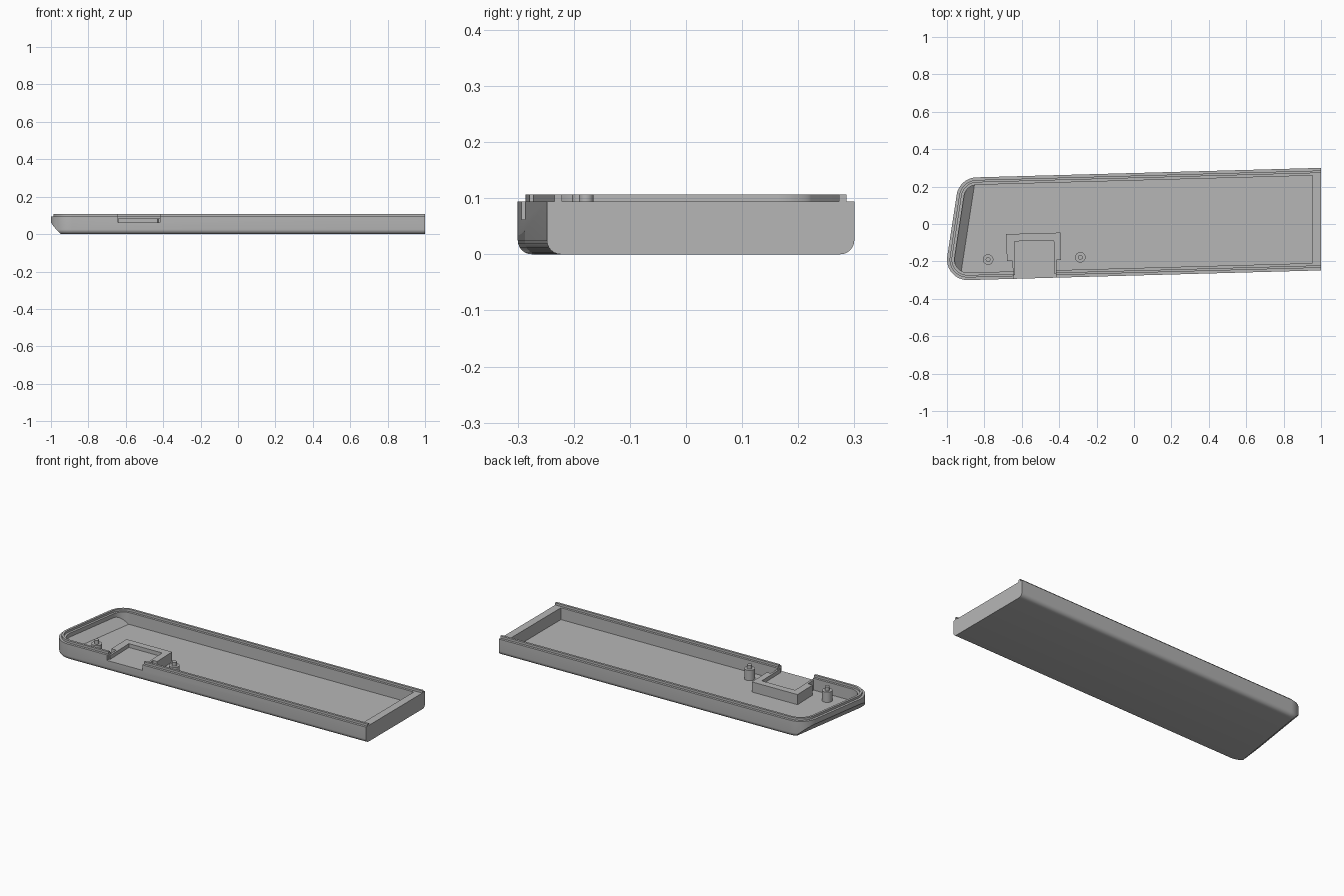
import bpy, bmesh, math
from mathutils import Vector, Matrix

if "Cube" in bpy.data.objects:
    bpy.data.objects.remove(bpy.data.objects["Cube"], do_unlink=True)

grey = bpy.data.materials.new("plain grey")
grey.use_nodes = True
COLOUR = (0.47, 0.47, 0.47, 1)
grey.diffuse_color = COLOUR
grey.node_tree.nodes["Principled BSDF"].inputs["Base Color"].default_value = COLOUR

TILT = 0.0275                 # slope of the long sides
FLOOR, RIM, LIP_TOP = 0.025, 0.094, 0.107
CORNER = 0.11
ARC_STEPS = 12
LEFT_N = Vector((-1, 0.153)).normalized()
BACK_N = Vector((-TILT, 1)).normalized()
FRONT_N = Vector((TILT, -1)).normalized()
LEFT_P, BACK_P, FRONT_P = Vector((-0.972, 0)), Vector((1, 0.3)), Vector((1, -0.248))


def meet(n1, d1, n2, d2):
    """Point where two lines n.p = d cross."""
    det = n1.x * n2.y - n1.y * n2.x
    return Vector(((d1 * n2.y - d2 * n1.y) / det, (n1.x * d2 - n2.x * d1) / det))


def outline(inset, end=0.0):
    """Open path: back right, rounded left corners, front right."""
    dl, db, df = (n.dot(p) - inset for n, p in
                  ((LEFT_N, LEFT_P), (BACK_N, BACK_P), (FRONT_N, FRONT_P)))
    r = CORNER - inset
    end_n = Vector((1, 0))
    pts = [meet(BACK_N, db, end_n, 1 - end)]
    for na, da, nb, d2 in ((BACK_N, db, LEFT_N, dl), (LEFT_N, dl, FRONT_N, df)):
        c = meet(na, da - r, nb, d2 - r)
        a0 = math.atan2(na.y, na.x) % math.tau
        a1 = math.atan2(nb.y, nb.x) % math.tau
        for i in range(ARC_STEPS + 1):
            a = a0 + (a1 - a0) * i / ARC_STEPS
            pts.append(c + r * Vector((math.cos(a), math.sin(a))))
    pts.append(meet(FRONT_N, df, end_n, 1 - end))
    return pts


def finish(bm, name, smooth=True):
    bmesh.ops.recalc_face_normals(bm, faces=bm.faces)
    me = bpy.data.meshes.new(name)
    bm.to_mesh(me)
    bm.free()
    me.materials.append(grey)
    ob = bpy.data.objects.new(name, me)
    bpy.context.collection.objects.link(ob)
    if smooth:
        activate(ob)
        bpy.ops.object.shade_smooth_by_angle(angle=math.radians(30))
    return ob


def activate(ob):
    bpy.ops.object.select_all(action='DESELECT')
    ob.select_set(True)
    bpy.context.view_layer.objects.active = ob


def loft(rings):
    """Capped solid through (path, height) rings."""
    bm = bmesh.new()
    rows = [[bm.verts.new((p.x, p.y, z)) for p in path] for path, z in rings]
    n = len(rows[0])
    for a, b in zip(rows, rows[1:]):
        for i in range(n):
            j = (i + 1) % n
            bm.faces.new((a[i], a[j], b[j], b[i]))
    bm.faces.new(rows[0])
    bm.faces.new(rows[-1])
    return bm


def chamfer_left(bm, total):
    """Slice the left end with a sloped plane where inset + z = total."""
    p = LEFT_P - LEFT_N * total
    res = bmesh.ops.bisect_plane(
        bm, geom=bm.verts[:] + bm.edges[:] + bm.faces[:], dist=1e-6,
        plane_co=(p.x, p.y, 0), plane_no=Vector((LEFT_N.x, LEFT_N.y, -1)).normalized(),
        clear_outer=True)
    cut = [e for e in res["geom_cut"] if isinstance(e, bmesh.types.BMEdge)]
    bmesh.ops.holes_fill(bm, edges=cut, sides=0)


def prism(pts, z0, z1):
    """Upright prism turned to follow the front wall."""
    turn = Matrix.Rotation(TILT, 2)
    pivot = Vector((-0.532, -0.17))
    path = [pivot + turn @ (Vector(p) - pivot) for p in pts]
    return loft([(path, z0), (path, z1)])


def subtract(ob, cutter):
    activate(ob)
    m = ob.modifiers.new("cut", 'BOOLEAN')
    m.operation, m.solver, m.object = 'DIFFERENCE', 'EXACT', cutter
    bpy.ops.object.modifier_apply(modifier=m.name)


# Tray body with rounded bottom edges and sloped left end
R = 0.025
rings = []
for i in range(7):
    a = math.pi / 2 * i / 6
    rings.append((outline(R * (1 - math.sin(a))), R * (1 - math.cos(a))))
rings.append((outline(0), RIM))
bm = loft(rings)
chamfer_left(bm, 0.065)
tray = finish(bm, "tray_body", False)

# Hollow inside
bm = loft([(outline(0.04, 0.045), FLOOR), (outline(0.04, 0.045), 0.15)])
chamfer_left(bm, 0.111)
cavity = finish(bm, "cavity_cutter", False)
subtract(tray, cavity)

# Raised lip along the rim, open at the right end
bm = bmesh.new()
sections = [(0.014, RIM), (0.014, LIP_TOP), (0.027, LIP_TOP), (0.027, RIM)]
rows = [[bm.verts.new((p.x, p.y, z)) for p in outline(i)] for i, z in sections]
for k in range(4):
    a, b = rows[k], rows[(k + 1) % 4]
    for i in range(len(a) - 1):
        bm.faces.new((a[i], a[i + 1], b[i + 1], b[i]))
for e in (0, -1):
    bm.faces.new([r[e] for r in rows])
lip = finish(bm, "rim_lip", False)

# Bracket around the socket, narrower next to the wall
bracket = finish(prism([(-0.68, -0.05), (-0.68, -0.195), (-0.65, -0.195), (-0.65, -0.27),
                        (-0.415, -0.27), (-0.415, -0.195), (-0.39, -0.195), (-0.39, -0.05)],
                       FLOOR - 0.005, 0.084), "socket_bracket", False)

# Socket opening through bracket, wall and lip
pocket = finish(prism([(-0.638, -0.09), (-0.638, -0.4), (-0.427, -0.4), (-0.427, -0.09)],
                      0.062, 0.2), "pocket_cutter", False)
notch = finish(prism([(-0.645, -0.2), (-0.645, -0.4), (-0.42, -0.4), (-0.42, -0.2)],
                     0.062, 0.2), "notch_cutter", False)
subtract(bracket, pocket)
subtract(tray, notch)
subtract(lip, notch)
for cutter in (cavity, pocket, notch):
    bpy.data.objects.remove(cutter, do_unlink=True)
for ob in (tray, lip, bracket):
    activate(ob)
    bpy.ops.object.shade_smooth_by_angle(angle=math.radians(30))


# Posts with locating pegs
def cylinder(name, x, y, r, z0, z1):
    bm = bmesh.new()
    bmesh.ops.create_cone(bm, cap_ends=True, segments=32, radius1=r, radius2=r, depth=z1 - z0,
                          matrix=Matrix.Translation((x, y, (z0 + z1) / 2)))
    finish(bm, name)


for side, x, y in (("right", -0.78, -0.19), ("left", -0.287, -0.178)):
    cylinder(side + "_post", x, y, 0.028, FLOOR - 0.005, 0.085)
    cylinder(side + "_peg", x, y, 0.013, 0.08, LIP_TOP)
